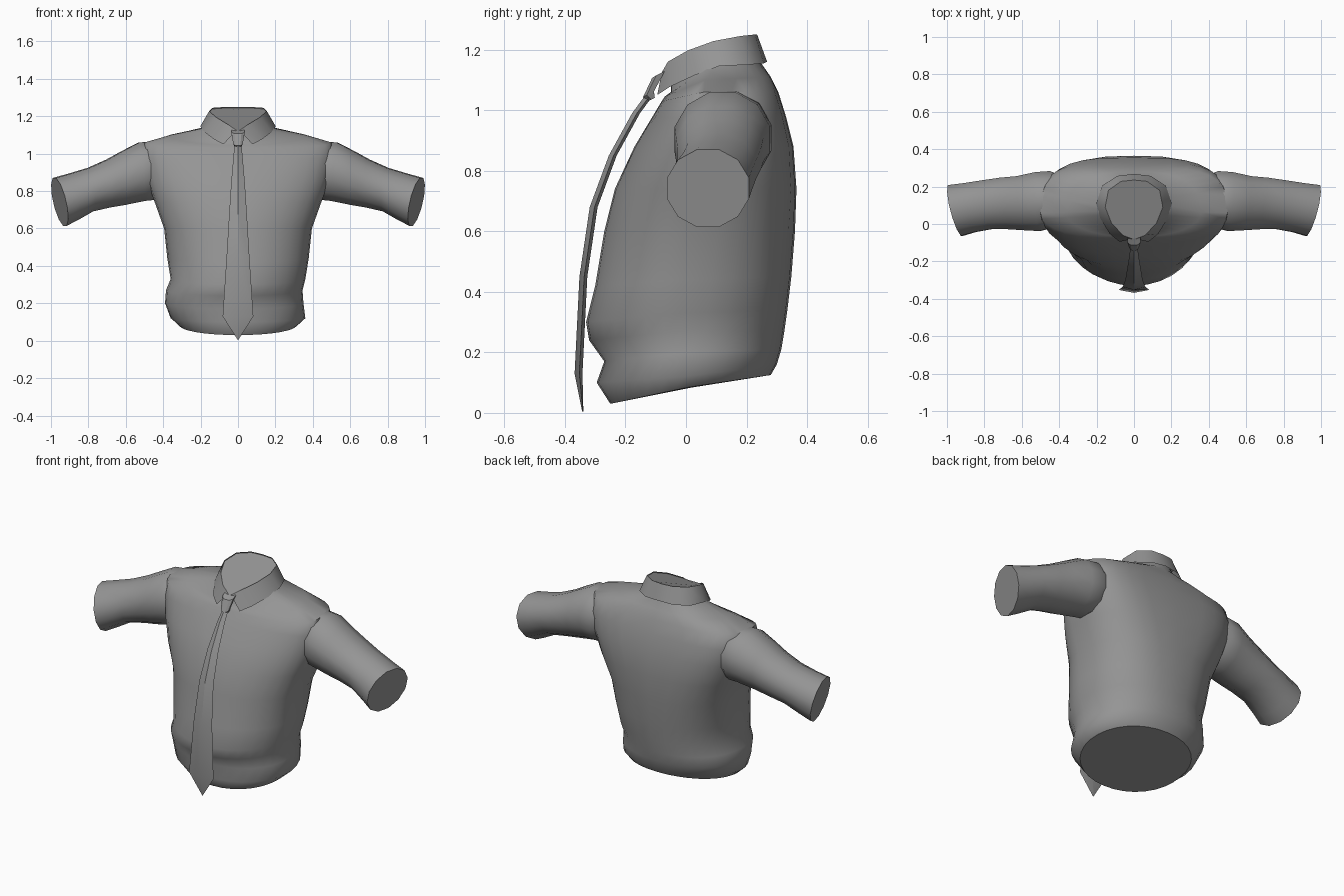
import bpy, bmesh, math

if "Cube" in bpy.data.objects:
    bpy.data.objects.remove(bpy.data.objects["Cube"])

cloth = bpy.data.materials.new("grey_cloth")
cloth.diffuse_color = (0.3, 0.3, 0.3, 1)
cloth.use_nodes = True
cloth.node_tree.nodes["Principled BSDF"].inputs["Base Color"].default_value = cloth.diffuse_color


def finish(name, bm, angle=40):
    bmesh.ops.recalc_face_normals(bm, faces=bm.faces)
    me = bpy.data.meshes.new(name)
    bm.to_mesh(me)
    bm.free()
    me.materials.append(cloth)
    ob = bpy.data.objects.new(name, me)
    bpy.context.collection.objects.link(ob)
    bpy.ops.object.select_all(action='DESELECT')
    ob.select_set(True)
    bpy.context.view_layer.objects.active = ob
    bpy.ops.object.shade_smooth_by_angle(angle=math.radians(angle), keep_sharp_edges=True)
    return ob


def loft(name, rings, angle=40):
    """Skin closed rings of equal point count and cap both ends with sharp rims."""
    bm = bmesh.new()
    rows = [[bm.verts.new(p) for p in r] for r in rings]
    n = len(rows[0])
    for a, b in zip(rows, rows[1:]):
        for i in range(n):
            j = (i + 1) % n
            bm.faces.new((a[i], a[j], b[j], b[i]))
    for row in (rows[0], rows[-1]):
        for e in bm.faces.new(row).edges:
            e.smooth = False
    return finish(name, bm, angle)


def power(v, n):
    return math.copysign(abs(v) ** (2 / n), v)


# Torso: tilted rings as (front y, front z, back y, back z, side z, half width, x shift,
# front squareness, back squareness)
torso = [
    (-.25, .03, .28, .125, .085, .315, 0, 2.05, 2.1),
    (-.295, .10, .30, .16, .12, .36, 0, 2.05, 2.1),
    (-.27, .17, .315, .21, .20, .37, -.02, 2.1, 2.2),
    (-.32, .24, .325, .27, .27, .365, -.02, 2, 2.2),
    (-.33, .30, .335, .34, .33, .36, 0, 2, 2.3),
    (-.30, .42, .348, .45, .44, .378, 0, 2, 2.4),
    (-.27, .60, .36, .60, .60, .395, 0, 2, 2.6),
    (-.235, .74, .365, .74, .74, .445, 0, 2.05, 3),
    (-.17, .88, .355, .88, .85, .485, 0, 2.2, 3.4),
    (-.11, .98, .33, .98, .97, .505, 0, 2.35, 3.6),
    (-.08, 1.03, .305, 1.06, 1.06, .50, 0, 2.3, 3.3),
    (-.07, 1.045, .28, 1.11, 1.10, .36, 0, 2.1, 2.6),
    (-.05, 1.06, .245, 1.16, 1.138, .175, 0, 2, 2),
    (-.05, 1.10, .228, 1.225, 1.185, .14, 0, 2, 2),
]
rings = []
for yf, zf, yb, zb, zs, w, dx, nf, nb in torso:
    ys, ring = 0.3 * yf + 0.7 * 0.12, []
    for i in range(32):
        t = 2 * math.pi * i / 32
        n = nb if math.sin(t) > 0 else nf
        c, s = power(math.cos(t), n), power(math.sin(t), n)
        ye, ze = (yb, zb) if s > 0 else (yf, zf)
        ring.append((w * c + dx, ys + (ye - ys) * abs(s), zs + (ze - zs) * abs(s)))
    rings.append(ring)
loft("shirt_body", rings, 65)

# Short sleeves: rings as (top x, top z, bottom x, bottom z, front y, back y)
sleeve = [
    (.34, 1.03, .40, .78, .03, .25),
    (.44, 1.068, .45, .75, -.025, .285),
    (.53, 1.062, .50, .745, -.04, .28),
    (.62, 1.015, .60, .725, -.035, .258),
    (.70, .97, .69, .71, -.03, .25),
    (.80, .925, .78, .69, -.03, .235),
    (.90, .895, .86, .645, -.045, .22),
    (.982, .872, .925, .612, -.065, .21),
]
for side, name in ((1, "sleeve_right"), (-1, "sleeve_left")):
    rings = []
    for k, (xt, zt, xb, zb, yf, yb) in enumerate(sleeve):
        ring = []
        for i in range(12):
            t = 2 * math.pi * (i + .5) / 12
            c, s = math.cos(t) * 1.02, math.sin(t) * 1.02
            x = (xt + xb) / 2 + (xt - xb) / 2 * s + .005 * k * c
            ring.append((side * x, (yf + yb) / 2 + (yb - yf) / 2 * c,
                         (zt + zb) / 2 + (zt - zb) / 2 * s))
        rings.append(ring)
    loft(name, rings, 50)

# Folded collar: half of the top rim and of the lower edge, mirrored in x
rim = [(.008, -.08, 1.125), (.06, -.06, 1.16), (.12, .005, 1.197), (.154, .09, 1.228),
       (.137, .18, 1.245), (.07, .228, 1.25), (0, .235, 1.25)]
edge = [(.078, -.095, 1.05), (.13, -.052, 1.078), (.18, .03, 1.116), (.202, .11, 1.146),
        (.17, .205, 1.15), (.09, .257, 1.155), (0, .268, 1.16)]


def mirrored(pts):
    return pts + [(-x, y, z) for x, y, z in reversed(pts[:-1])]


bm = bmesh.new()
top = [bm.verts.new(p) for p in mirrored(rim)]
low = [bm.verts.new(p) for p in mirrored(edge)]
for i in range(len(top) - 1):
    bm.faces.new((top[i], low[i], low[i + 1], top[i + 1]))
finish("collar", bm)

# Sloping cover that closes the neck just under the rim
bm = bmesh.new()
bm.faces.new([bm.verts.new((x, y, z - .006)) for x, y, z in mirrored(rim)])
finish("neck_cover", bm)

# Tie blade: stations as (front y, z, half width), with a soft centre ridge
tie = [(-.13, 1.055, .018), (-.178, .99, .024), (-.255, .85, .036), (-.318, .68, .047),
       (-.352, .45, .061), (-.368, .13, .082), (-.343, .005, .002)]
rings = []
for y, z, w in tie:
    th = .026 if w > .01 else .004
    rings.append([(-w, y + th * .6, z), (0, y, z), (w, y + th * .6, z), (0, y + th, z)])
loft("tie_blade", rings, 30)

# Tie knot: tapered block leaning forward
rings = []
for y, z, w, d in ((-.076, 1.125, .024, .022), (-.098, 1.115, .036, .028),
                   (-.13, 1.05, .025, .024), (-.115, 1.035, .018, .012)):
    rings.append([(-w, y + d, z + d * .5), (-w, y, z), (-w * .5, y - d * .5, z - d * .3),
                  (w * .5, y - d * .5, z - d * .3), (w, y, z), (w, y + d, z + d * .5)])
loft("tie_knot", rings, 30)
